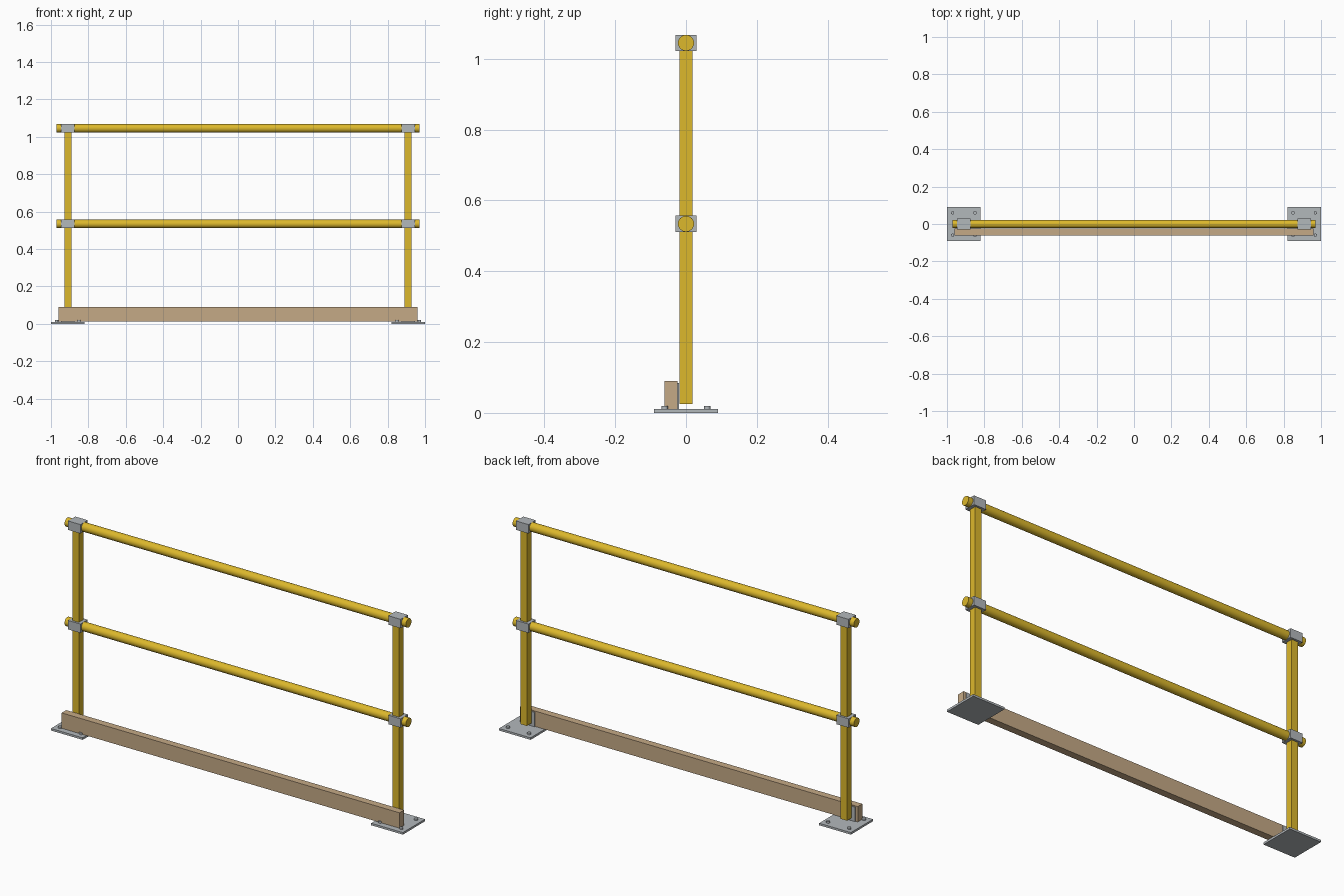
import bpy
import math

if "Cube" in bpy.data.objects:
    bpy.data.objects.remove(bpy.data.objects["Cube"], do_unlink=True)


def material(name, rgb):
    mat = bpy.data.materials.new(name)
    mat.use_nodes = True
    mat.diffuse_color = (*rgb, 1)
    mat.node_tree.nodes["Principled BSDF"].inputs["Base Color"].default_value = (*rgb, 1)
    return mat


yellow = material("safety yellow", (0.72, 0.48, 0.025))
steel = material("galvanised steel", (0.45, 0.48, 0.50))
timber = material("timber", (0.56, 0.40, 0.24))


def finish(obj, name, mat):
    obj.name = name
    obj.data.materials.append(mat)
    return obj


def box(name, mat, x, y, z):
    """Box from (low, high) ranges on each axis."""
    ranges = (x, y, z)
    bpy.ops.mesh.primitive_cube_add(size=1, location=[sum(r) / 2 for r in ranges])
    obj = bpy.context.object
    obj.scale = [r[1] - r[0] for r in ranges]
    bpy.ops.object.transform_apply(location=False, rotation=False, scale=True)
    return finish(obj, name, mat)


def cylinder(name, mat, radius, depth, location, rotation=(0, 0, 0), sides=24):
    bpy.ops.mesh.primitive_cylinder_add(vertices=sides, radius=radius, depth=depth,
                                        location=location, rotation=rotation)
    bpy.ops.object.shade_smooth_by_angle(angle=math.radians(35))
    return finish(bpy.context.object, name, mat)


POST_X = 0.91
RAILS = {"top": 1.045, "middle": 0.534}
RAIL_R = 0.0227

# Horizontal round rails
for label, z in RAILS.items():
    cylinder(label + "_rail", yellow, RAIL_R, 1.94, (0, 0, z), (0, math.pi / 2, 0))

# Timber toe board along the front
box("toe_board", timber, (-0.96, 0.96), (-0.0605, -0.0235), (0.011, 0.09))

for side, sx in (("left", 1), ("right", -1)):
    cx = sx * POST_X

    # Square post
    box(side + "_post", yellow, (cx - 0.0185, cx + 0.0185), (-0.0185, 0.0185), (0.025, 1.04))

    # Clamps joining post and rails
    for label, z in RAILS.items():
        box(f"{side}_{label}_clamp", steel, (cx - 0.035, cx + 0.035),
            (-0.0295, 0.0295), (z - 0.023, z + 0.023))

    # Base plate with four bolt heads
    box(side + "_base_plate", steel, (cx - 0.09, cx + 0.09), (-0.09, 0.09), (0, 0.0105))
    for bx in (-1, 1):
        for by in (-1, 1):
            cylinder(f"{side}_bolt", steel, 0.009, 0.012,
                     (cx + bx * 0.06, by * 0.06, 0.013), sides=12)

    # Bracket holding the toe board
    box(side + "_board_bracket", steel, (cx - 0.036, cx + 0.036), (-0.0235, -0.0195), (0.0105, 0.085))
